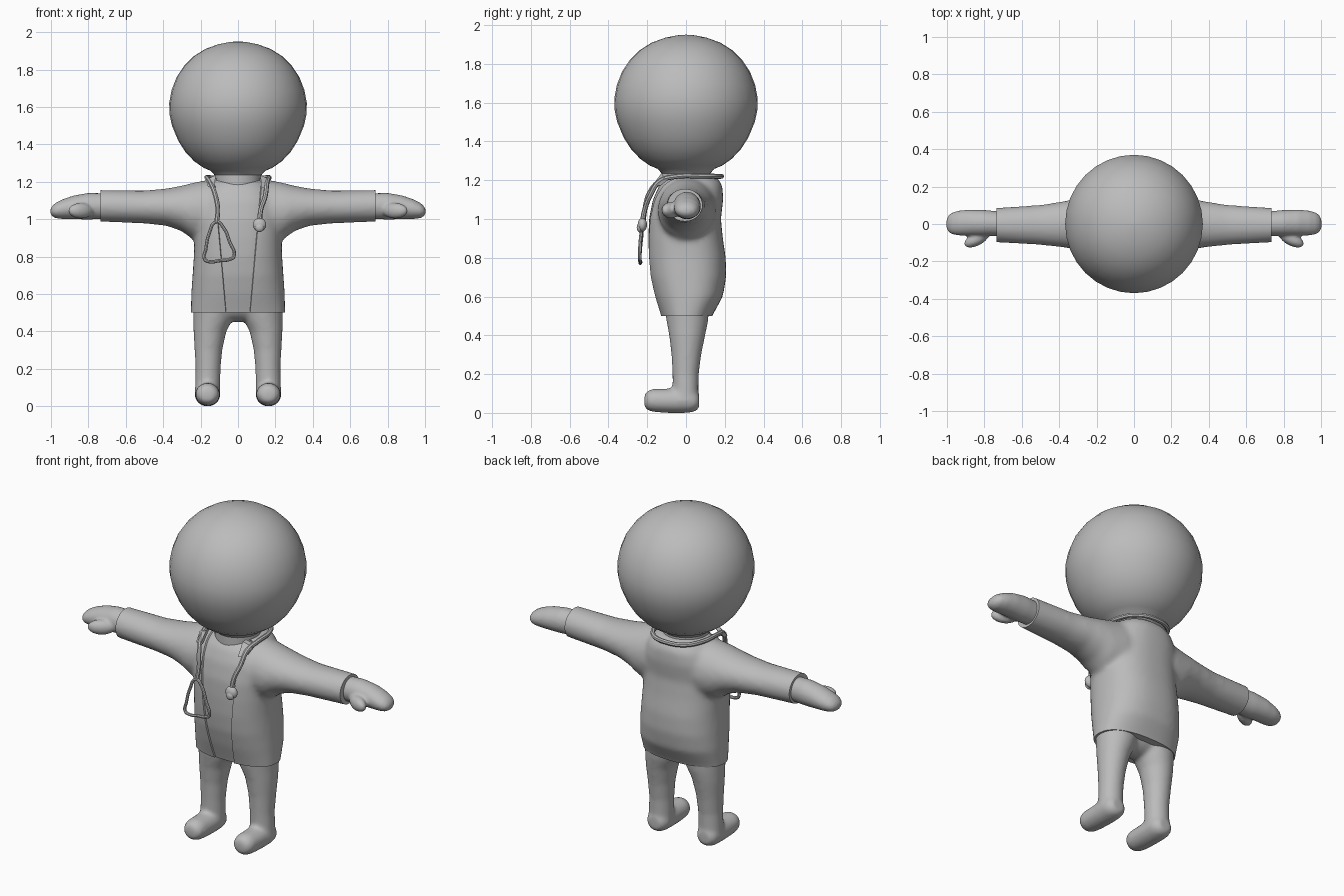
import bpy, bmesh, math
from mathutils import Vector, Matrix

if "Cube" in bpy.data.objects:
    bpy.data.objects.remove(bpy.data.objects["Cube"])

grey = bpy.data.materials.new("plain_grey")
grey.diffuse_color = (0.5, 0.5, 0.5, 1)
grey.use_nodes = True
grey.node_tree.nodes["Principled BSDF"].inputs["Base Color"].default_value = grey.diffuse_color


def add_object(name, bm):
    bmesh.ops.recalc_face_normals(bm, faces=bm.faces)
    mesh = bpy.data.meshes.new(name)
    bm.to_mesh(mesh)
    bm.free()
    mesh.materials.append(grey)
    ob = bpy.data.objects.new(name, mesh)
    bpy.context.collection.objects.link(ob)
    return ob


def loft(bm, rings, axis="z", n=40, power=2.0):
    """Rings are (position, centre_u, half_u, centre_v, half_v) across the axis."""
    loops = []
    for p, cu, hu, cv, hv in rings:
        loop = []
        for i in range(n):
            a = 2 * math.pi * i / n
            c, s = math.cos(a), math.sin(a)
            u = cu + hu * math.copysign(abs(c) ** (2 / power), c)
            v = cv + hv * math.copysign(abs(s) ** (2 / power), s)
            loop.append(bm.verts.new((u, v, p) if axis == "z" else (p, u, v)))
        loops.append(loop)
    for a, b in zip(loops, loops[1:]):
        for i in range(n):
            j = (i + 1) % n
            bm.faces.new((a[i], a[j], b[j], b[i]))
    bm.faces.new(loops[0][::-1])
    bm.faces.new(loops[-1])


def ellipsoid(bm, centre, radii, turn=0):
    m = Matrix.Translation(centre) @ Matrix.Rotation(turn, 4, "Z") @ Matrix.Diagonal((*radii, 1))
    bmesh.ops.create_uvsphere(bm, u_segments=24, v_segments=16, radius=1, matrix=m)


def blend(bm, voxel, steps):
    """Fuse overlapping volumes into one smooth skin."""
    bmesh.ops.recalc_face_normals(bm, faces=bm.faces)
    ob = add_object("blend_helper", bm)
    mod = ob.modifiers.new("fuse", "REMESH")
    mod.mode, mod.voxel_size = "VOXEL", voxel
    mod = ob.modifiers.new("soften", "SMOOTH")
    mod.factor, mod.iterations = 0.5, steps
    out = bmesh.new()
    out.from_object(ob, bpy.context.evaluated_depsgraph_get())
    bpy.data.objects.remove(ob)
    return out


def trim(bm, point, normal, cap=False):
    """Remove everything on the side the normal points to."""
    bmesh.ops.bisect_plane(bm, geom=bm.verts[:] + bm.edges[:] + bm.faces[:],
                           plane_co=point, plane_no=normal, clear_outer=True)
    if cap:
        bmesh.ops.holes_fill(bm, edges=[e for e in bm.edges if e.is_boundary], sides=0)


def tube(name, points, radius, closed=False):
    curve = bpy.data.curves.new(name, "CURVE")
    curve.dimensions = "3D"
    curve.bevel_depth, curve.bevel_resolution = radius, 2
    curve.resolution_u, curve.use_fill_caps = 6, True
    sp = curve.splines.new("BEZIER")
    sp.bezier_points.add(len(points) - 1)
    for bp, co in zip(sp.bezier_points, points):
        bp.co = co
        bp.handle_left_type = bp.handle_right_type = "AUTO"
    sp.use_cyclic_u = closed
    ob = bpy.data.objects.new(name, curve)
    bpy.context.collection.objects.link(ob)
    mesh = bpy.data.meshes.new_from_object(ob.evaluated_get(bpy.context.evaluated_depsgraph_get()))
    bpy.data.objects.remove(ob)
    bm = bmesh.new()
    bm.from_mesh(mesh)
    return add_object(name, bm)


# head and neck: turned profile
bm = bmesh.new()
profile = [(1.17, .125), (1.235, .125), (1.258, .145), (1.275, .185), (1.31, .235), (1.36, .282),
           (1.42, .32), (1.5, .353), (1.56, .366), (1.62, .368), (1.69, .355), (1.76, .328),
           (1.82, .288), (1.87, .238), (1.91, .175), (1.935, .105), (1.947, .045), (1.95, .004)]
loft(bm, [(z, 0, r, 0, r * 1.005) for z, r in profile], n=32)
add_object("head", bm)

# coat: torso and sleeves fused
bm = bmesh.new()
torso = [(.38, .25, -.10, .10), (.5, .252, -.13, .135), (.6, .25, -.163, .19), (.7, .243, -.188, .207),
         (.8, .236, -.2, .205), (.9, .234, -.203, .19), (1.0, .232, -.2, .18), (1.1, .225, -.18, .192),
         (1.17, .19, -.15, .188), (1.21, .15, -.115, .165), (1.225, .11, -.09, .13)]
loft(bm, [(z, 0, w, (f + b) / 2, (b - f) / 2) for z, w, f, b in torso], n=64, power=2.4)
for s in (1, -1):
    sleeve = [(.0, .01, .15, 1.05, .16), (.18, .005, .15, 1.045, .162), (.25, .0, .145, 1.045, .147),
              (.3, .0, .137, 1.057, .122), (.38, -.002, .123, 1.064, .1), (.5, -.005, .107, 1.065, .088),
              (.8, -.006, .088, 1.073, .084)]
    loft(bm, [(s * x, *r) for x, *r in sleeve], axis="x", n=48)
bm = blend(bm, .014, 10)
# front opening: shirt panel sunk between the two coat edges
for s in (1, -1):
    front = [f for f in bm.faces if f.calc_center_median().y < -.03 and f.normal.y < 0]
    geom = {g for f in front for g in (f, *f.edges, *f.verts)}
    bmesh.ops.bisect_plane(bm, geom=list(geom), plane_co=(s * .065, 0, .5), plane_no=(s, 0, -.09))
bm.normal_update()
panel = []
for f in bm.faces:
    c = f.calc_center_median()
    if c.y < -.05 and f.normal.y < -.1 and abs(c.x) < .065 + .09 * (c.z - .5):
        panel.append(f)
bmesh.ops.inset_region(bm, faces=panel, thickness=.001, depth=-.009, use_even_offset=True)
# straight hem and cuffs
trim(bm, (0, 0, .5), (0, 0, -1), cap=True)
for s in (1, -1):
    trim(bm, (s * .735, 0, 0), (s, 0, 0), cap=True)
add_object("coat", bm)

# trousers and feet
bm = bmesh.new()
ellipsoid(bm, (0, .005, .55), (.2, .105, .1))
for s in (1, -1):
    leg = [(.03, .163, .058, .0, .055), (.08, .163, .068, -.002, .066), (.2, .16, .067, -.002, .068),
           (.3, .158, .074, .002, .077), (.4, .15, .088, .006, .093), (.46, .135, .104, .007, .105),
           (.55, .12, .122, .005, .117)]
    loft(bm, [(z, s * x, *r) for z, x, *r in leg])
    foot = [(-.215, .06, .03), (-.2, .063, .05), (-.17, .064, .06), (-.12, .062, .062), (-.05, .062, .064),
            (.02, .064, .064), (.05, .062, .055), (.068, .06, .036)]
    part = bmesh.new()
    loft(part, [(y, s * .163, h * 1.07, zc, h) for y, zc, h in foot])
    for v in part.verts:
        v.co = (v.co.x, v.co.z, v.co.y)
    bmesh.ops.recalc_face_normals(part, faces=part.faces)
    tmp = bpy.data.meshes.new("foot_helper")
    part.to_mesh(tmp)
    part.free()
    bm.from_mesh(tmp)
    bpy.data.meshes.remove(tmp)
bm = blend(bm, .011, 10)
trim(bm, (0, 0, .51), (0, 0, 1))
low = min(v.co.z for v in bm.verts)
for v in bm.verts:
    v.co.z -= low * max(0, 1 - v.co.z / .2)
add_object("trousers_and_feet", bm)

# mitten hands
for s, side in ((1, "left"), (-1, "right")):
    bm = bmesh.new()
    hand = [(.69, 0, .064, 1.07, .068), (.8, .005, .07, 1.069, .071), (.88, .007, .07, 1.063, .063),
            (.94, .005, .066, 1.053, .052), (.975, .003, .057, 1.046, .041), (.993, .002, .043, 1.043, .028),
            (1.003, 0, .02, 1.041, .012)]
    loft(bm, [(s * x, *r) for x, *r in hand], axis="x")
    ellipsoid(bm, (s * .84, -.079, 1.045), (.075, .036, .042), s * -.5)
    bm = blend(bm, .008, 6)
    trim(bm, (s * .73, 0, 0), (-s, 0, 0))
    add_object(side + "_hand", bm)

# stethoscope: neck tube, ear loop and chest piece
tube("neck_tube", [(-.115, -.222, .98), (-.108, -.212, 1.05), (-.122, -.19, 1.13), (-.148, -.135, 1.195),
                   (-.165, -.06, 1.218), (-.155, .07, 1.222), (-.1, .155, 1.22), (0, .183, 1.22),
                   (.1, .155, 1.22), (.155, .07, 1.222), (.165, -.06, 1.218), (.155, -.135, 1.195),
                   (.145, -.185, 1.12), (.122, -.212, 1.05), (.115, -.225, .985)], .013)
tube("ear_loop", [(-.115, -.224, .985), (-.155, -.228, .92), (-.172, -.236, .84), (-.178, -.238, .785),
                  (-.15, -.236, .772), (-.1, -.234, .778), (-.045, -.236, .785), (-.022, -.238, .8),
                  (-.045, -.236, .88), (-.075, -.228, .95)], .009, closed=True)
bm = bmesh.new()
ellipsoid(bm, (.115, -.225, .97), (.036, .024, .036))
ellipsoid(bm, (.115, -.238, .955), (.024, .016, .024))
add_object("chest_piece", bm)

# coat collar points beside the neck
for s, side in ((1, "left"), (-1, "right")):
    bm = bmesh.new()
    pts = [Vector(p) for p in ((.12, -.115, 1.235), (.172, -.1, 1.212), (.16, -.15, 1.172), (.125, -.168, 1.165))]
    rows = [[bm.verts.new((s * p.x, p.y + d, p.z)) for p in pts] for d in (-.012, .02)]
    bm.faces.new(rows[0])
    bm.faces.new(rows[1][::-1])
    for i in range(4):
        j = (i + 1) % 4
        bm.faces.new((rows[0][i], rows[1][i], rows[1][j], rows[0][j]))
    add_object(side + "_collar", bm)

# smooth skin with crisp hems
for ob in bpy.context.collection.objects:
    ob.select_set(True)
    bpy.context.view_layer.objects.active = ob
bpy.ops.object.shade_smooth_by_angle(angle=math.radians(40))
